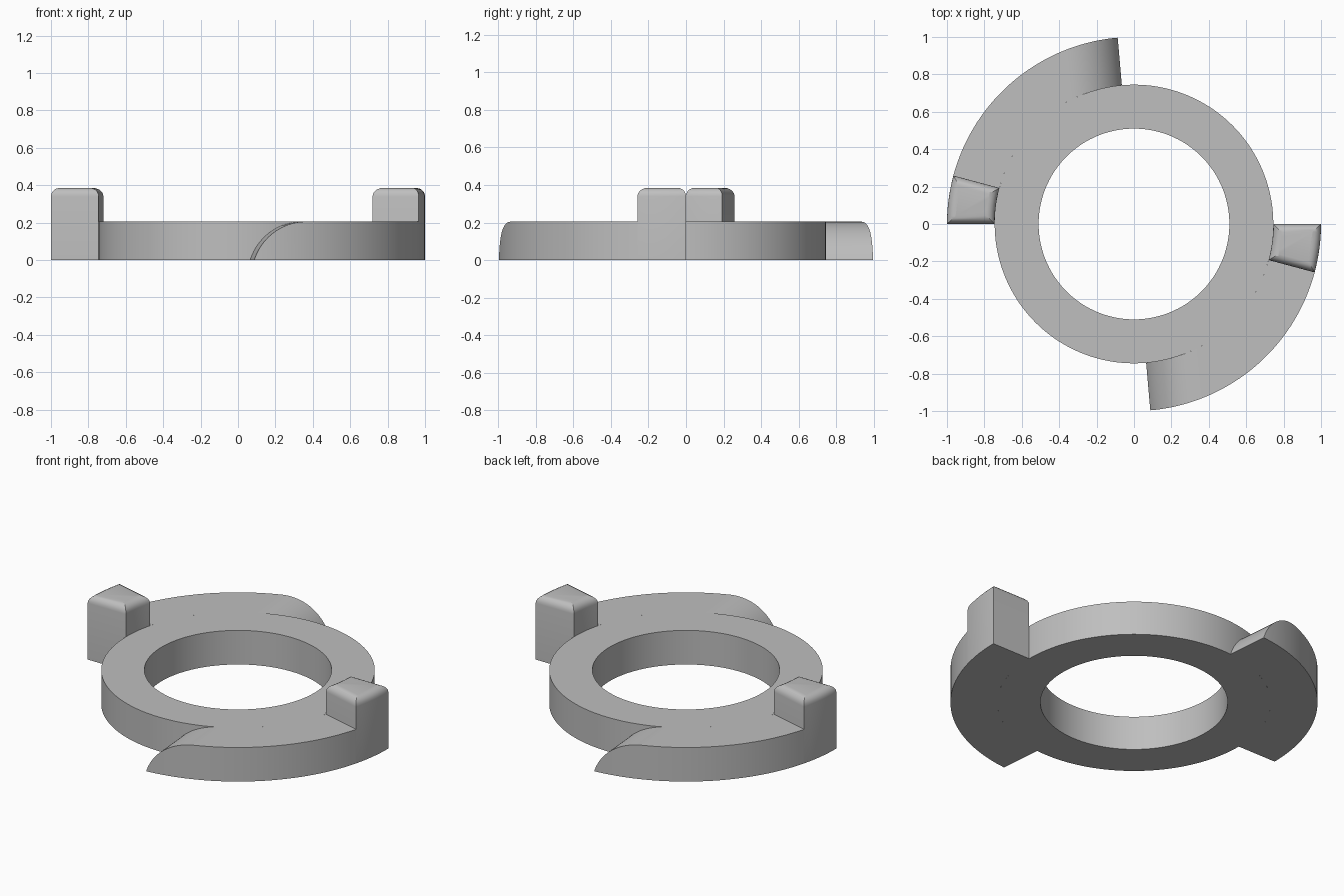
import bpy, bmesh
from math import asin, cos, sin, pi, radians, sqrt

if "Cube" in bpy.data.objects:
    bpy.data.objects.remove(bpy.data.objects["Cube"])

HOLE, RIM, OUTER = 0.51, 0.745, 1.0
HEIGHT, LUG_TOP = 0.205, 0.385
TOE, LUG = radians(-85), radians(-15)
RAMP, RAMP_R = 0.28, 0.294

grey = bpy.data.materials.new("plain_grey")
grey.use_nodes = True
colour = (0.52, 0.52, 0.52, 1)
grey.diffuse_color = colour
grey.node_tree.nodes["Principled BSDF"].inputs["Base Color"].default_value = colour


def polar(r, a, z):
    return (r * cos(a), r * sin(a), z)


def finish(bm, name):
    bmesh.ops.recalc_face_normals(bm, faces=bm.faces)
    mesh = bpy.data.meshes.new(name)
    bm.to_mesh(mesh)
    bm.free()
    mesh.materials.append(grey)
    obj = bpy.data.objects.new(name, mesh)
    bpy.context.collection.objects.link(obj)
    bpy.ops.object.select_all(action="DESELECT")
    obj.select_set(True)
    bpy.context.view_layer.objects.active = obj
    bpy.ops.object.shade_smooth_by_angle(angle=radians(30))
    return obj


def sweep(bm, sections, closed=False):
    """Skin a row of four-cornered sections."""
    rows = [[bm.verts.new(p) for p in s] for s in sections]
    pairs = list(zip(rows, rows[1:]))
    if closed:
        pairs.append((rows[-1], rows[0]))
    else:
        bm.faces.new(rows[0])
        bm.faces.new(rows[-1])
    for a, b in pairs:
        for i in range(4):
            j = (i + 1) % 4
            bm.faces.new((a[i], a[j], b[j], b[i]))


def section(inner, outer, top):
    return [polar(RIM, inner, 0), polar(OUTER, outer, 0),
            polar(OUTER, outer, top), polar(RIM, inner, top)]


# Central ring
bm = bmesh.new()
angles = [2 * pi * i / 144 for i in range(144)]
sweep(bm, [[polar(HOLE, a, 0), polar(RIM, a, 0),
            polar(RIM, a, HEIGHT), polar(HOLE, a, HEIGHT)] for a in angles], True)
finish(bm, "ring")


def make_wing(name):
    # Rounded ramp rising from the toe, then a level run up to the lug
    bm = bmesh.new()
    sections = []
    for i in range(21):
        s = RAMP * (i / 20) ** 1.4
        z = HEIGHT - RAMP_R + sqrt(RAMP_R ** 2 - (RAMP - s) ** 2)
        sections.append(section(TOE + asin(s / RIM), TOE + asin(s / OUTER), max(z, 0.001)))
    a, b = TOE + asin(RAMP / RIM), TOE + asin(RAMP / OUTER)
    for i in range(1, 25):
        t = i / 24
        sections.append(section(a + (LUG - a) * t, b + (LUG - b) * t, HEIGHT))
    sweep(bm, sections)
    return finish(bm, name)


def make_lug(name):
    # Upright block with a rounded top edge
    bm = bmesh.new()
    steps = [LUG * i / 6 for i in range(7)]
    outline = [(OUTER, a) for a in steps] + [(RIM, a) for a in reversed(steps)]
    base = bm.faces.new([bm.verts.new(polar(r, a, 0)) for r, a in outline])
    solid = bmesh.ops.extrude_face_region(bm, geom=[base], use_keep_orig=True)["geom"]
    top = [v for v in solid if isinstance(v, bmesh.types.BMVert)]
    bmesh.ops.translate(bm, verts=top, vec=(0, 0, LUG_TOP))
    bmesh.ops.recalc_face_normals(bm, faces=bm.faces)
    rim = [e for e in bm.edges if all(v.co.z > HEIGHT for v in e.verts)]
    bmesh.ops.bevel(bm, geom=rim, offset=0.045, segments=5, profile=0.5,
                    affect="EDGES", clamp_overlap=False)
    return finish(bm, name)


# Two matching wings and lugs, half a turn apart
for side, turn in (("left", 0), ("right", pi)):
    for make, part in ((make_wing, "wing"), (make_lug, "lug")):
        make(side + "_" + part).rotation_euler.z = turn
